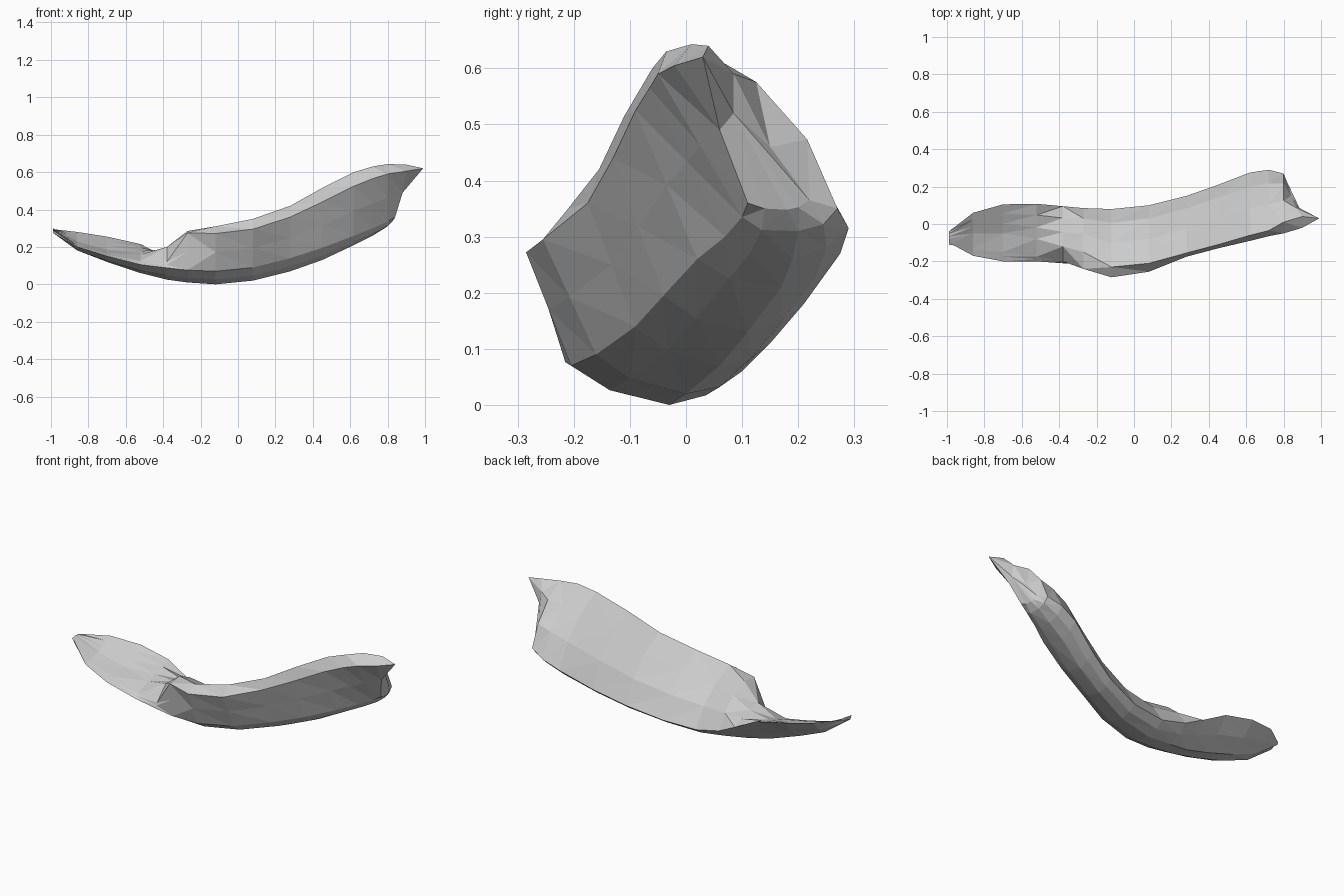
import bpy, bmesh

# Cross-sections along x, as (y, z): front rim, ridge, back edge, keel, lower front crease
SECTIONS = [
    (-0.99, (-.11, .295), (-.08, .30), (-.04, .295), (-.07, .285), (-.10, .29)),
    (-0.86, (-.13, .21), (-.05, .23), (.06, .28), (-.05, .185), (-.17, .20)),
    (-0.70, (-.15, .165), (-.05, .185), (.105, .255), (-.05, .12), (-.20, .15)),
    (-0.52, (-.175, .125), (-.08, .16), (.108, .215), (-.04, .06), (-.20, .105)),
    (-0.38, (-.20, .12), (-.12, .20), (.095, .14), (-.04, .025), (-.21, .088)),
    (-0.27, (-.24, .275), (-.15, .285), (.085, .085), (-.03, .01), (-.215, .076)),
    (-0.12, (-.285, .272), (-.23, .31), (.08, .05), (-.03, .0), (-.205, .07)),
    (0.08, (-.255, .295), (-.21, .35), (.10, .06), (.0, .02), (-.16, .09)),
    (0.28, (-.175, .36), (-.155, .42), (.15, .11), (.06, .07), (-.09, .14)),
    (0.45, (-.13, .44), (-.11, .515), (.21, .18), (.11, .13), (-.04, .195)),
    (0.62, (-.09, .525), (-.06, .60), (.275, .27), (.17, .21), (.02, .26)),
    (0.72, (-.065, .565), (-.035, .63), (.29, .315), (.19, .26), (.07, .30)),
    (0.80, (-.05, .59), (.01, .643), (.27, .35), (.20, .31), (.10, .335)),
]


def mix(a, b, t, dy=0.0, dz=0.0):
    return (a[0] + (b[0] - a[0]) * t + dy, a[1] + (b[1] - a[1]) * t + dz)


def ring(bm, x, front, ridge, back, keel, crease):
    # round the upper back surface only where the wall stands tall
    bulge = max(0.0, ridge[1] - back[1]) * 0.1
    pts = [front, ridge,
           mix(ridge, back, .33, bulge, bulge), mix(ridge, back, .68, bulge, bulge),
           back, mix(back, keel, .5, .01, -.008), keel,
           mix(keel, crease, .55, -.01, -.012), crease, mix(crease, front, .5)]
    return [bm.verts.new((x, y, z)) for y, z in pts]


bm = bmesh.new()
rings = [ring(bm, *s) for s in SECTIONS]

# Slanted high end: lower points stop early, the rim runs on to the tip
END = [(.90, -.02, .605), (.90, .04, .64), (.87, .085, .59), (.84, .15, .46),
       (.82, .22, .365), (.83, .20, .352), (.835, .18, .348),
       (.835, .14, .35), (.84, .11, .36), (.88, .06, .49)]
rings.append([bm.verts.new(p) for p in END])

for a, b in zip(rings, rings[1:]):
    n = len(a)
    for i in range(n):
        j = (i + 1) % n
        bm.faces.new((a[i], a[j], b[j], b[i]))

# Close the rounded low end and the pointed high end
bm.faces.new(rings[0])
tip = bm.verts.new((.99, .03, .62))
notch = bm.verts.new((.885, .085, .52))
last = rings[-1]
for i in range(len(last)):
    j = (i + 1) % len(last)
    apex = tip if i in (0, 1, 9) else notch
    bm.faces.new((last[i], last[j], apex))
bm.faces.new((last[2], tip, notch))
bm.faces.new((last[9], notch, tip))

bmesh.ops.recalc_face_normals(bm, faces=bm.faces)
bmesh.ops.triangulate(bm, faces=bm.faces)
mesh = bpy.data.meshes.new("curved_shell")
bm.to_mesh(mesh)
bm.free()
obj = bpy.data.objects.new("curved_shell", mesh)
bpy.context.collection.objects.link(obj)
